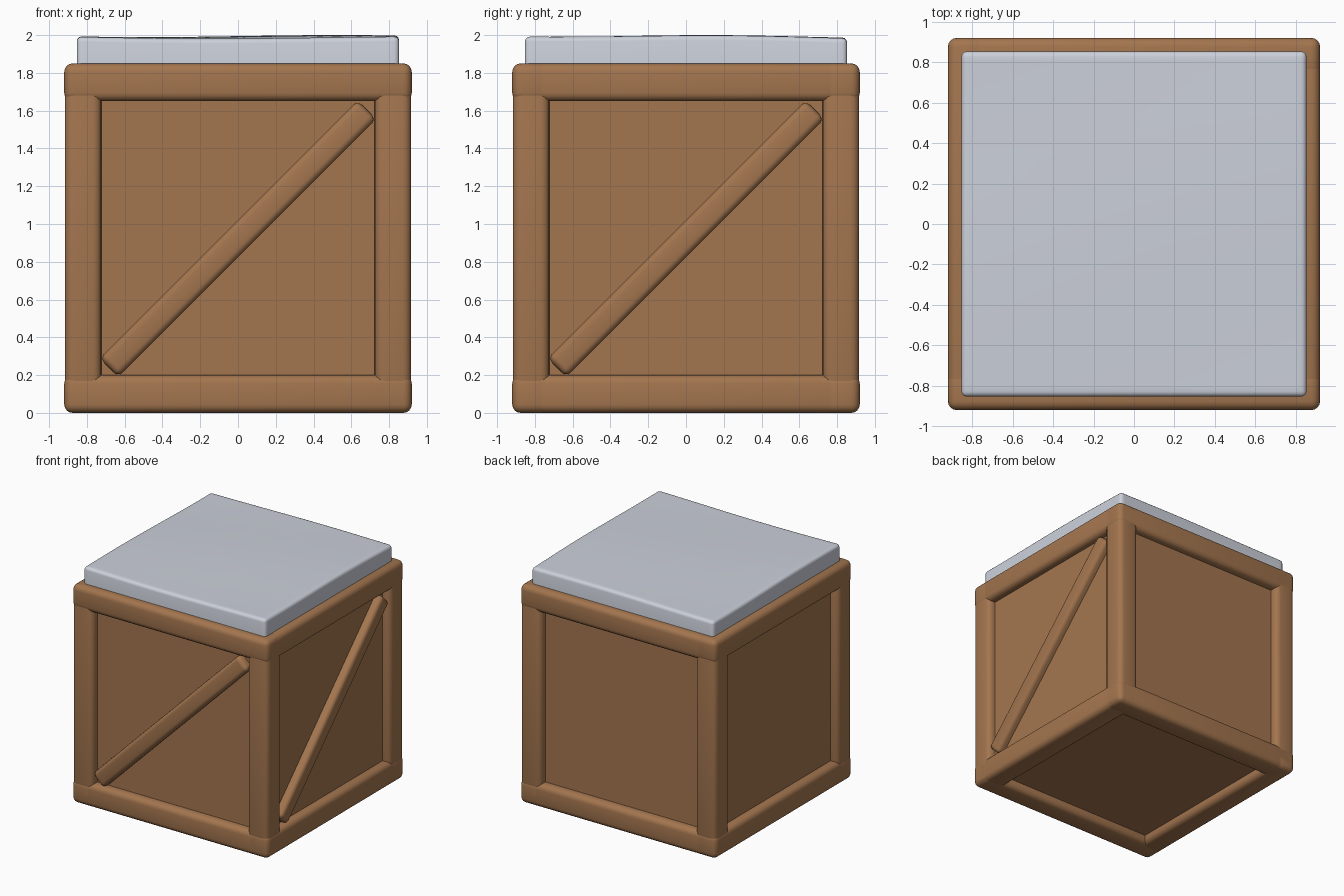
import bpy, bmesh, math
from mathutils import Matrix, Vector

if "Cube" in bpy.data.objects:
    bpy.data.objects.remove(bpy.data.objects["Cube"])


def material(name, rgb):
    m = bpy.data.materials.new(name)
    m.diffuse_color = (*rgb, 1)
    m.use_nodes = True
    m.node_tree.nodes["Principled BSDF"].inputs["Base Color"].default_value = m.diffuse_color
    return m


wood = material("brown wood", (0.37, 0.18, 0.078))
white = material("snow white", (0.60, 0.63, 0.70))


def finish(name, bm, mat):
    bmesh.ops.recalc_face_normals(bm, faces=bm.faces)
    me = bpy.data.meshes.new(name)
    bm.to_mesh(me)
    bm.free()
    me.materials.append(mat)
    ob = bpy.data.objects.new(name, me)
    bpy.context.collection.objects.link(ob)
    bpy.ops.object.select_all(action='DESELECT')
    ob.select_set(True)
    bpy.context.view_layer.objects.active = ob
    bpy.ops.object.shade_smooth_by_angle(angle=math.radians(35))
    return ob


def block(name, size, loc, mat, bevel=0.0, turn=Matrix()):
    bm = bmesh.new()
    bmesh.ops.create_cube(bm, size=1)
    bmesh.ops.scale(bm, vec=size, verts=bm.verts)
    if bevel:
        bmesh.ops.bevel(bm, geom=bm.edges[:], offset=bevel, segments=4,
                        profile=0.5, affect='EDGES')
    bmesh.ops.transform(bm, matrix=turn @ Matrix.Translation(loc), verts=bm.verts)
    return finish(name, bm, mat)


H, R, W, B = 1.85, 0.92, 0.20, 0.045   # crate height, half width, beam, rounding
C = R - W / 2                          # beam centre line

# recessed panels on all sides
block("panel_box", (1.70, 1.70, 1.71), (0, 0, H / 2), wood)

# corner posts, a hair inside the horizontal beams
for sx in (-1, 1):
    for sy in (-1, 1):
        block("corner_post", (W - 0.006, W - 0.006, H - 0.006),
              (sx * C, sy * C, H / 2), wood, B)

# horizontal beams at top and bottom
for z, level in ((W / 2, "bottom"), (H - W / 2, "top")):
    for s in (-1, 1):
        block(level + "_beam_x", (2 * R, W, W), (0, s * C, z), wood, B)
        block(level + "_beam_y", (W, 2 * R, W), (s * C, 0, z), wood, B)

# diagonal braces on the front and right sides
tilt = Matrix.Rotation(math.radians(-45), 4, 'Y')
for name, angle in (("front_brace", 0), ("right_brace", 90)):
    place = (Matrix.Rotation(math.radians(angle), 4, 'Z')
             @ Matrix.Translation((0, -0.85, 0.922)) @ tilt)
    block(name, (1.93, 0.13, 0.14), (0, 0, 0), wood, 0.035, place)

# snow slab with a gently uneven top
bm = bmesh.new()
bmesh.ops.create_cube(bm, size=1)
bmesh.ops.scale(bm, vec=(1.706, 1.706, 0.21), verts=bm.verts)
bmesh.ops.translate(bm, vec=(0, 0, 1.875), verts=bm.verts)
bmesh.ops.bevel(bm, geom=[e for e in bm.edges
                          if max(v.co.z for v in e.verts) > 1.9],
                offset=0.025, segments=3, profile=0.5, affect='EDGES')
for axis in (Vector((1, 0, 0)), Vector((0, 1, 0))):
    for i in range(-7, 8):
        bmesh.ops.bisect_plane(bm, geom=bm.verts[:] + bm.edges[:] + bm.faces[:],
                               plane_co=axis * i * 0.115, plane_no=axis)
for v in bm.verts:
    x, y, z = v.co
    if z > 1.9:
        v.co.z += (0.006 * math.sin(2.6 * x + 1.2 * y) + 0.006 * math.cos(3.2 * y - x)
                   - 0.004 * y + 0.002)
top = max(v.co.z for v in bm.verts)
for v in bm.verts:
    if v.co.z > 1.9:
        v.co.z += 2.0 - top
finish("snow_cap", bm, white)
